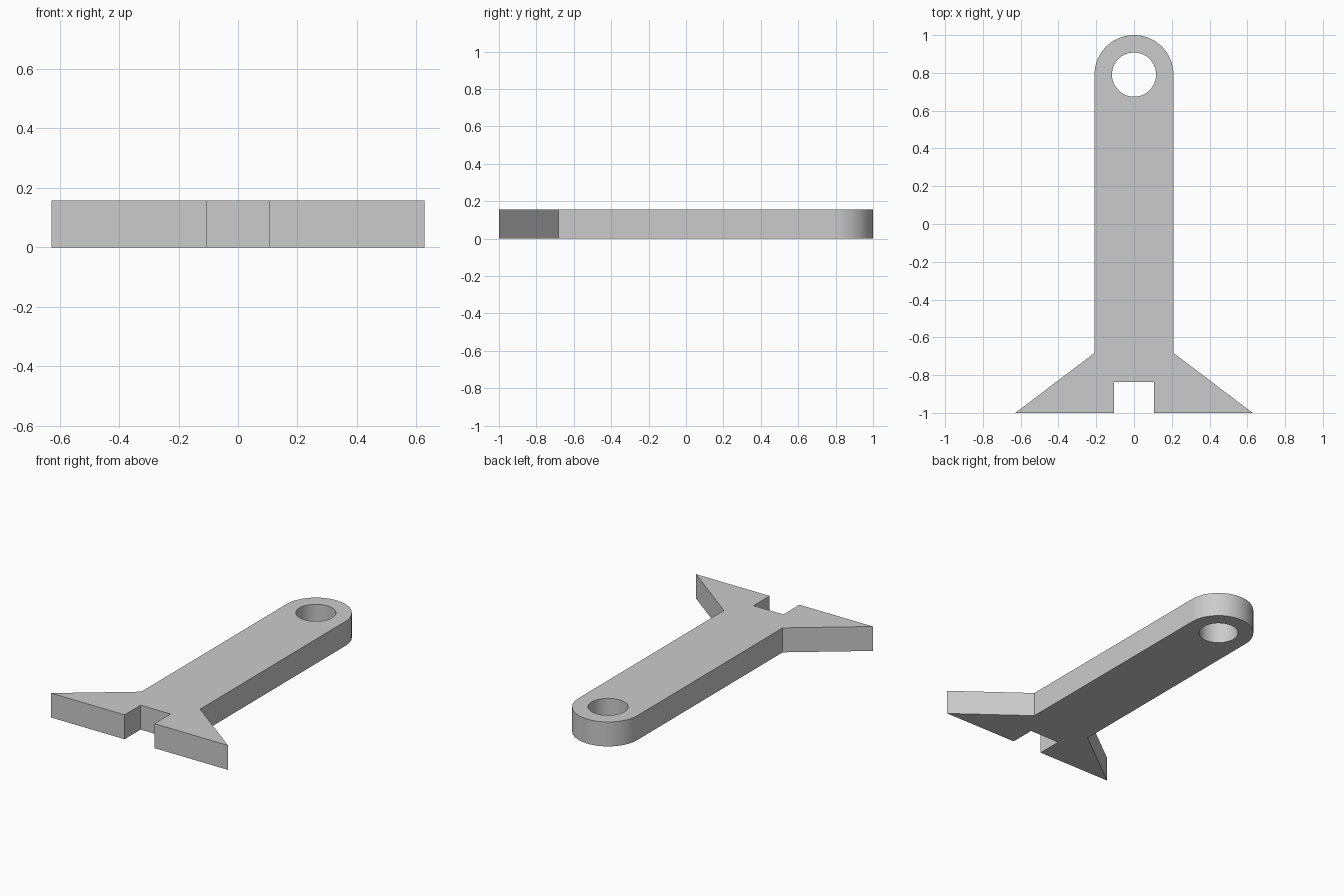
import bpy
import bmesh
from math import cos, sin, pi
from mathutils import Vector

cube = bpy.data.objects.get("Cube")
if cube:
    bpy.data.objects.remove(cube, do_unlink=True)

THICKNESS = 0.157
HALF_WIDTH = 0.209        # half width of the shank and radius of its round end
EYE_Y = 1 - HALF_WIDTH    # centre of the round end and its hole
HOLE_RADIUS = 0.117


def arc(radius, start, sweep, count):
    return [(radius * cos(start + sweep * i / count),
             EYE_Y + radius * sin(start + sweep * i / count))
            for i in range(count + 1)]


def add_loop(bm, points):
    verts = [bm.verts.new((x, y, 0)) for x, y in points]
    return [bm.edges.new((a, b)) for a, b in zip(verts, verts[1:] + verts[:1])]


# Material
grey = bpy.data.materials.new("light grey")
grey.use_nodes = True
colour = (0.6, 0.6, 0.6, 1)
grey.diffuse_color = colour
grey.node_tree.nodes["Principled BSDF"].inputs["Base Color"].default_value = colour

# Outline: notched flared foot, straight shank, round end
right_half = [(0.106, -0.837), (0.106, -1), (0.628, -1), (HALF_WIDTH, -0.683)]
left_half = [(-x, y) for x, y in reversed(right_half)]
outline = right_half + arc(HALF_WIDTH, 0, pi, 48) + left_half
hole = arc(HOLE_RADIUS, 0, 2 * pi, 64)[:-1]

# Fill the outline around the hole and raise it into a plate
bm = bmesh.new()
edges = add_loop(bm, outline) + add_loop(bm, hole)
bmesh.ops.triangle_fill(bm, edges=edges, use_beauty=True, normal=(0, 0, 1))
raised = bmesh.ops.extrude_face_region(bm, geom=bm.faces[:], use_keep_orig=True)
bmesh.ops.translate(bm, vec=Vector((0, 0, THICKNESS)),
                    verts=[g for g in raised["geom"] if isinstance(g, bmesh.types.BMVert)])
bmesh.ops.recalc_face_normals(bm, faces=bm.faces[:])
bmesh.ops.dissolve_limit(bm, angle_limit=0.001, verts=bm.verts[:], edges=bm.edges[:])

mesh = bpy.data.meshes.new("flared_lever_plate")
bm.to_mesh(mesh)
bm.free()
mesh.materials.append(grey)
plate = bpy.data.objects.new("flared_lever_plate", mesh)
bpy.context.collection.objects.link(plate)

# Smooth the round end and hole, keep the corners crisp
bpy.ops.object.select_all(action="DESELECT")
plate.select_set(True)
bpy.context.view_layer.objects.active = plate
bpy.ops.object.shade_smooth_by_angle()
